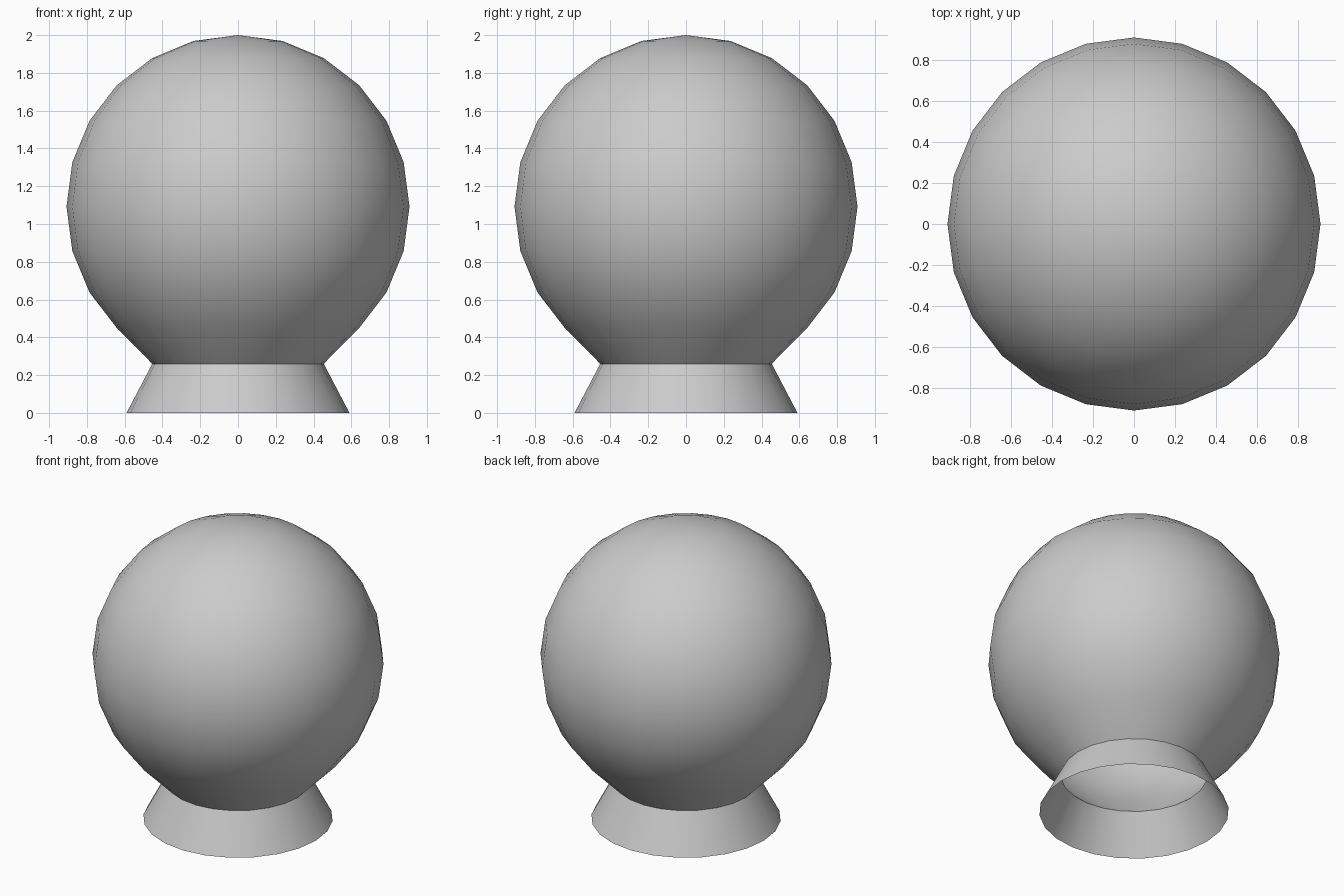
import bpy, bmesh
from math import sin, cos, radians, pi

if "Cube" in bpy.data.objects:
    bpy.data.objects.remove(bpy.data.objects["Cube"])

SIDES = 24
R = 0.908            # globe radius
CENTRE = 2 - R       # globe centre height
NECK = (R * sin(radians(30)), 0.26)


def lathe(name, profile):
    """Revolve an open (radius, z) profile, listed bottom to top, around z."""
    bm = bmesh.new()
    rings = []
    for r, z in profile:
        if r < 1e-5:
            rings.append([bm.verts.new((0, 0, z))] * SIDES)
        else:
            rings.append([bm.verts.new((r * cos(2 * pi * i / SIDES),
                                        r * sin(2 * pi * i / SIDES), z))
                          for i in range(SIDES)])
    for low, high in zip(rings, rings[1:]):
        for i in range(SIDES):
            j = (i + 1) % SIDES
            quad = [low[i], low[j], high[j], high[i]]
            bm.faces.new(list(dict.fromkeys(quad)))
    mesh = bpy.data.meshes.new(name)
    bm.to_mesh(mesh)
    bm.free()
    mesh.shade_smooth()
    obj = bpy.data.objects.new(name, mesh)
    bpy.context.collection.objects.link(obj)
    return obj


# Globe: sphere open at the bottom, drawn down into the neck
arc = [(R * sin(radians(a)), CENTRE + R * cos(radians(a)))
       for a in range(135, -1, -15)]
lathe("globe", [NECK] + arc)

# Flared open foot
lathe("base", [(0.59, 0), NECK])
